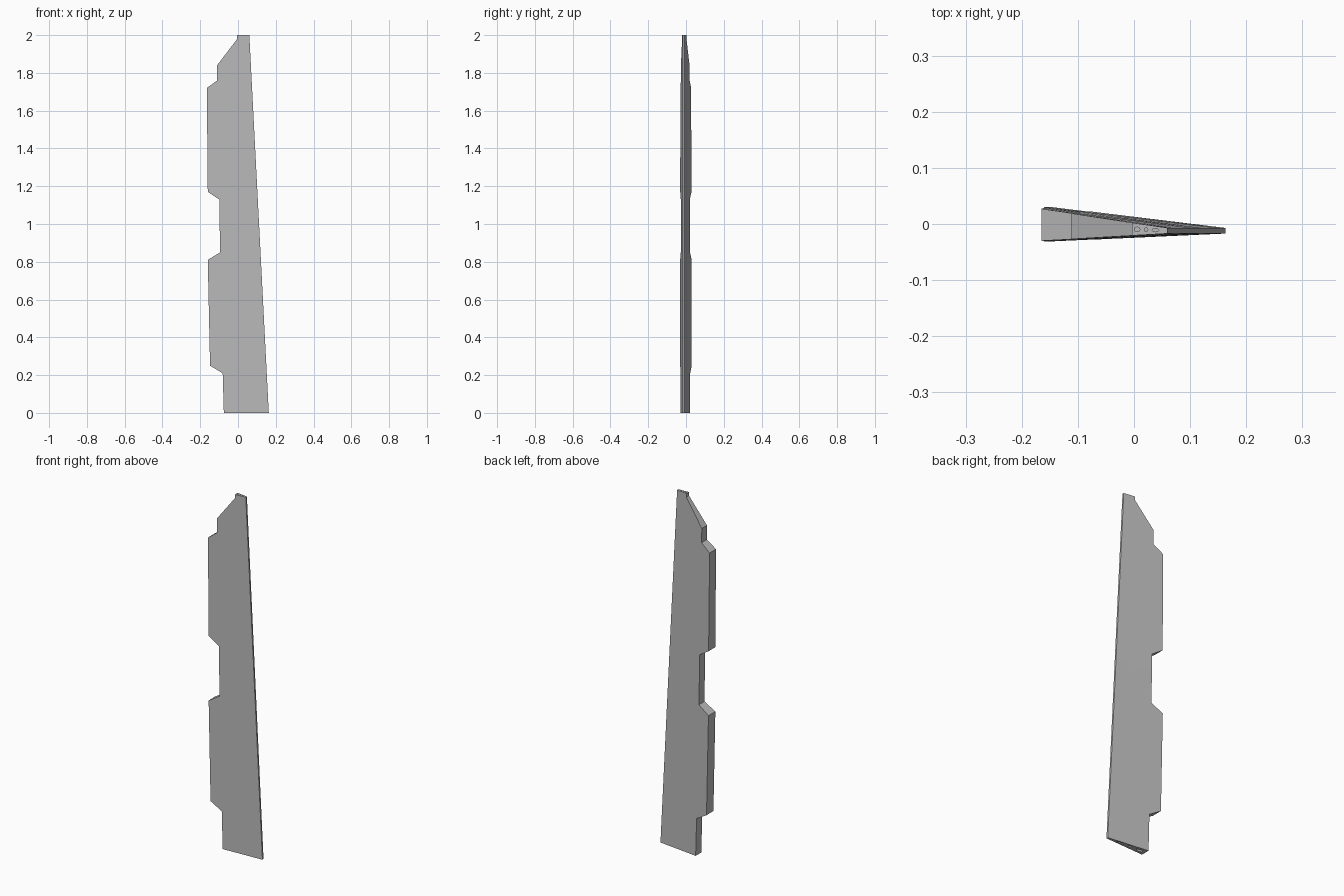
import bpy, bmesh
from mathutils import Matrix

cube = bpy.data.objects.get("Cube")
if cube:
    bpy.data.objects.remove(cube, do_unlink=True)

grey = bpy.data.materials.new("plain grey")
grey.use_nodes = True
grey.diffuse_color = (0.5, 0.5, 0.5, 1)
grey.node_tree.nodes["Principled BSDF"].inputs["Base Color"].default_value = (0.5, 0.5, 0.5, 1)


def trailing(z):
    return 0.163 - 0.0515 * z


def front(x, z):
    return -0.017 - (trailing(z) - x) * (0.046 + 0.005 * z)


def back(x, z):
    return -0.007 + (trailing(z) - x) * (0.122 + 0.012 * z)


def make(name, bm):
    bmesh.ops.recalc_face_normals(bm, faces=bm.faces)
    mesh = bpy.data.meshes.new(name)
    bm.to_mesh(mesh)
    bm.free()
    mesh.materials.append(grey)
    obj = bpy.data.objects.new(name, mesh)
    bpy.context.collection.objects.link(obj)
    return obj


# Wedge-shaped blade: leading edge with two hinge tabs and a clipped tip
leading = [(-0.075, 0), (-0.081, 0.21), (-0.148, 0.25), (-0.16, 0.81),
           (-0.095, 0.85), (-0.099, 1.13), (-0.16, 1.17), (-0.165, 1.72),
           (-0.11, 1.76), (-0.111, 1.84), (-0.004, 1.98), (-0.004, 2)]
bm = bmesh.new()
rows = []
for x, z in leading:
    t = trailing(z)
    corners = [(x, front(x, z), z), (t, front(t, z), z), (t, back(t, z), z), (x, back(x, z), z)]
    rows.append([bm.verts.new(c) for c in corners])
for low, high in zip(rows, rows[1:]):
    for i in range(4):
        j = (i + 1) % 4
        bm.faces.new((low[i], low[j], high[j], high[i]))
bm.faces.new(rows[0])
bm.faces.new(rows[-1])
blade = make("control_surface", bm)

# Small lightening holes in the end ribs: position and length along the chord
bm = bmesh.new()
for x0, z in (leading[0], leading[-1]):
    chord = trailing(z) - x0
    for place, length in ((0.15, 0.16), (0.4, 0.1), (0.66, 0.2)):
        x = x0 + chord * place
        f, b = front(x, z), back(x, z)
        shape = (Matrix.Translation((x, (f + b) / 2, z))
                 @ Matrix.Diagonal((chord * length, (b - f) * 0.4, 0.03, 1)))
        bmesh.ops.create_cone(bm, cap_ends=True, segments=8, radius1=0.5,
                              radius2=0.5, depth=1, matrix=shape)
cutter = make("hole_cutter", bm)
cutter.hide_render = True

bpy.context.view_layer.objects.active = blade
blade.select_set(True)
cut = blade.modifiers.new("holes", 'BOOLEAN')
cut.operation = 'DIFFERENCE'
cut.solver = 'EXACT'
cut.object = cutter
bpy.ops.object.modifier_apply(modifier=cut.name)
bpy.data.objects.remove(cutter, do_unlink=True)
bpy.ops.object.shade_smooth_by_angle()
